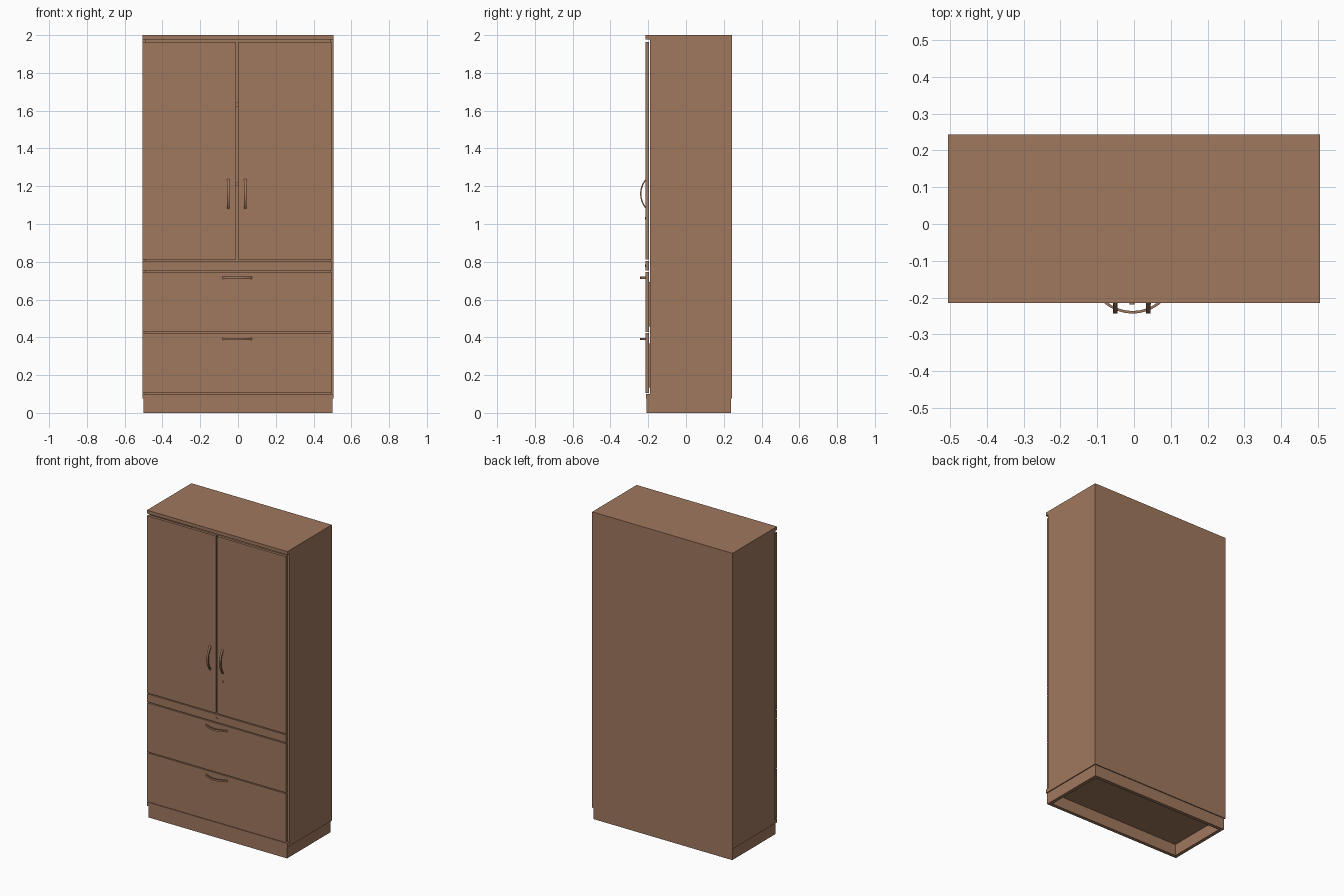
import bpy, bmesh, math

if "Cube" in bpy.data.objects:
    bpy.data.objects.remove(bpy.data.objects["Cube"])

wood = bpy.data.materials.new("brown wood")
wood.diffuse_color = (0.35, 0.188, 0.112, 1)
wood.use_nodes = True
wood.node_tree.nodes["Principled BSDF"].inputs["Base Color"].default_value = wood.diffuse_color


def finish(name, bm):
    bmesh.ops.recalc_face_normals(bm, faces=bm.faces)
    me = bpy.data.meshes.new(name)
    bm.to_mesh(me)
    bm.free()
    me.materials.append(wood)
    ob = bpy.data.objects.new(name, me)
    bpy.context.collection.objects.link(ob)
    return ob


def box(name, x0, x1, y0, y1, z0, z1):
    bm = bmesh.new()
    bmesh.ops.create_cube(bm, size=1)
    for v in bm.verts:
        v.co = (x1 if v.co.x > 0 else x0, y1 if v.co.y > 0 else y0, z1 if v.co.z > 0 else z0)
    return finish(name, bm)


def arc_handle(name, cx, cz, vertical, half=0.078, rise=0.029, thick=0.007, width=0.012, n=16):
    """Flat curved bar bowing out from the front face."""
    r = (half * half + rise * rise) / (2 * rise)
    cy = FRONT - rise + r
    sweep = math.asin(half / r)
    bm = bmesh.new()
    rings = []
    for i in range(n + 1):
        a = -sweep + 2 * sweep * i / n
        ring = []
        for rad, w in ((r, -1), (r, 1), (r - thick, 1), (r - thick, -1)):
            s, y, t = rad * math.sin(a), cy - rad * math.cos(a), w * width / 2
            co = (cx + t, y, cz + s) if vertical else (cx + s, y, cz + t)
            ring.append(bm.verts.new(co))
        rings.append(ring)
    for a, b in zip(rings, rings[1:]):
        for k in range(4):
            bm.faces.new((a[k], a[(k + 1) % 4], b[(k + 1) % 4], b[k]))
    bm.faces.new(rings[0])
    bm.faces.new(rings[-1])
    for f in bm.faces:
        f.smooth = True
    ob = finish(name, bm)
    bpy.ops.object.select_all(action='DESELECT')
    ob.select_set(True)
    bpy.context.view_layer.objects.active = ob
    bpy.ops.object.shade_smooth_by_angle(angle=math.radians(30))


def lock(name, x, z):
    bm = bmesh.new()
    bmesh.ops.create_cone(bm, cap_ends=True, segments=20, radius1=0.007, radius2=0.007, depth=0.008)
    for v in bm.verts:
        v.co = (x + v.co.x, FRONT + v.co.z, z + v.co.y)
    finish(name, bm)


W, BACK, FRONT = 0.505, 0.243, -0.214
BODY, T = -0.191, 0.018

# Carcass
box("left_side", -W, -W + T, BODY, BACK, 0.075, 1.978)
box("right_side", W - T, W, BODY, BACK, 0.075, 1.978)
box("top_panel", -W, W, FRONT, BACK, 1.978, 2.0)
box("back_panel", -W + T, W - T, BACK - T, BACK, 0.075, 1.978)
box("bottom_panel", -W + T, W - T, BODY, BACK - T, 0.075, 0.1)
box("bottom_front_edge", -W, W, FRONT + 0.002, BODY, 0.075, 0.1)
for i, z in enumerate((0.77, 1.2, 1.62)):
    box(f"shelf_{i + 1}", -W + T, W - T, BODY + 0.004, BACK - T, z, z + 0.022)

# Plinth frame, open underneath
px, py0, py1 = 0.499, -0.208, 0.237
box("plinth_front", -px, px, py0, py0 + 0.022, 0, 0.075)
box("plinth_back", -px, px, py1 - 0.022, py1, 0, 0.075)
for s, n in ((-1, "left"), (1, "right")):
    xs = sorted((s * px, s * (px - 0.022)))
    box("plinth_" + n, *xs, py0 + 0.022, py1 - 0.022, 0, 0.075)

# Doors, rail and drawers
XL, XR, YB = -0.505, 0.495, -0.196
box("left_door", XL, -0.010, FRONT, YB, 0.811, 1.964)
box("right_door", -0.001, XR, FRONT, YB, 0.811, 1.964)
box("rail", XL, XR, FRONT, YB, 0.753, 0.805)
for n, z0, z1 in (("lower", 0.104, 0.422), ("upper", 0.428, 0.747)):
    box(n + "_drawer_front", XL, XR, FRONT, YB, z0, z1)
    box(n + "_drawer_box", -0.46, 0.46, YB, 0.2, z0 + 0.03, z1 - 0.055)
    arc_handle(n + "_drawer_handle", -0.004, z1 - 0.031, False)

# Door handles and locks
arc_handle("left_door_handle", -0.051, 1.16, True)
arc_handle("right_door_handle", 0.039, 1.16, True)
lock("door_lock", 0.039, 1.03)
lock("rail_lock", -0.005, 0.779)
